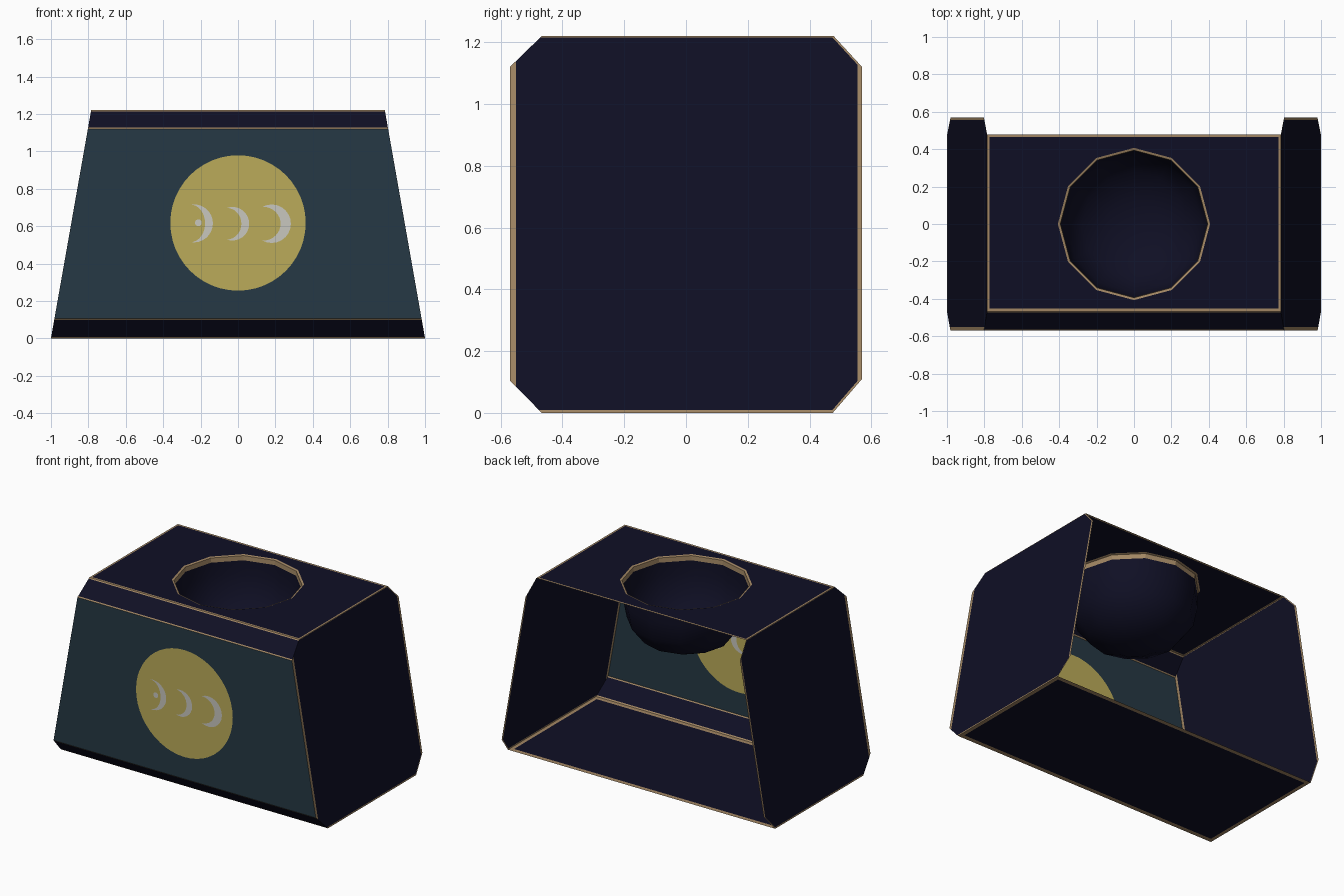
import bpy, bmesh, math
from mathutils import Vector, geometry

if "Cube" in bpy.data.objects:
    bpy.data.objects.remove(bpy.data.objects["Cube"])

def material(name, rgb):
    m = bpy.data.materials.new(name)
    m.diffuse_color = (*rgb, 1)
    m.use_nodes = True
    m.node_tree.nodes["Principled BSDF"].inputs["Base Color"].default_value = m.diffuse_color
    return m

NAVY = material("navy", (0.0048, 0.0048, 0.018))
GOLD = material("dull_gold", (0.36, 0.24, 0.125))
TEAL = material("dark_teal", (0.019, 0.040, 0.058))
YELLOW = material("yellow", (0.50, 0.41, 0.10))
GREY = material("pale_grey", (0.58, 0.57, 0.52))

H, YF, YB = 1.22, 0.57, 0.57
MID = Vector((0, 0, 0.61))

def half_width(z):
    return 1 - 0.215 * z / H

def finish(bm, name, mats):
    me = bpy.data.meshes.new(name)
    bm.to_mesh(me)
    bm.free()
    for m in mats:
        me.materials.append(m)
    ob = bpy.data.objects.new(name, me)
    bpy.context.collection.objects.link(ob)
    return ob

def panel(name, pts, widths, mat, hole=None):
    """Flat panel with a gold border of its own width along each edge."""
    pts = [Vector(p) for p in pts]
    centre = sum(pts, Vector()) / len(pts)
    if geometry.normal(pts).dot(centre - MID) < 0:
        pts.reverse()
        widths = widths[:-1][::-1] + widths[-1:]
    n = geometry.normal(pts)
    if n.dot(centre - MID) < 0:
        n = -n
    k = len(pts)
    inward = []
    for i in range(k):
        d = n.cross((pts[(i + 1) % k] - pts[i]).normalized())
        inward.append(d if d.dot(centre - pts[i]) > 0 else -d)
    bm = bmesh.new()
    outer = [bm.verts.new(p) for p in pts]
    inner = []
    for i in range(k):
        a, b, wa, wb = inward[i - 1], inward[i], widths[i - 1], widths[i]
        c = a.dot(b)
        s = 1 - c * c
        inner.append(bm.verts.new(pts[i] + a * (wa - c * wb) / s + b * (wb - c * wa) / s))
    for i in range(k):
        j = (i + 1) % k
        if widths[i] > 0:
            bm.faces.new((outer[i], outer[j], inner[j], inner[i])).material_index = 1
    if hole:
        loops = [inner, [bm.verts.new(p) for p in hole]]
        edges = []
        for lp in loops:
            for i in range(len(lp)):
                a, b = lp[i], lp[(i + 1) % len(lp)]
                edges.append(bm.edges.get((a, b)) or bm.edges.new((a, b)))
        bmesh.ops.triangle_fill(bm, use_beauty=True, use_dissolve=False, edges=edges, normal=n)
    else:
        bm.faces.new(inner)
    return finish(bm, name, [mat, GOLD])

def strip(name, a, b, widths, mat, hole=None):
    """Panel spanning left to right between two (y, z) profile points."""
    wa, wb = half_width(a[1]), half_width(b[1])
    return panel(name, [(-wa, *a), (wa, *a), (wb, *b), (-wb, *b)], widths, mat, hole)

def ring(r, z, n=12):
    return [(r * math.cos(2 * math.pi * i / n), r * math.sin(2 * math.pi * i / n), z)
            for i in range(n)]

# Side profile, counter-clockwise from the lower front edge
profile = [(-0.467, 0), (0.475, 0), (YB, 0.11), (YB, 1.12),
           (0.478, H), (-0.467, H), (-YF, 1.12), (-YF, 0.105)]
edge_w = [0.009, 0.007, 0.015, 0.006, 0.004, 0.0, 0.02, 0.0]
for sx, side in ((-1, "left"), (1, "right")):
    panel(side + "_side", [(sx * half_width(z), y, z) for y, z in profile], edge_w, NAVY)

# Floor, front strips, front panel and top; the back stays open
strip("floor", profile[0], profile[1], [0.03, 0.025, 0.03, 0.025], NAVY)
strip("lower_front_strip", profile[0], profile[7], [0.01, 0.0, 0.009, 0.0], NAVY)
strip("upper_front_strip", profile[6], profile[5], [0.009, 0.0, 0.009, 0.0], NAVY)
strip("front_panel", profile[7], profile[6], [0.0, 0.0, 0.0, 0.0], TEAL)
strip("top_panel", profile[5], profile[4], [0.014, 0.012, 0.014, 0.012], NAVY, ring(0.407, H))

# Sunken bowl with a gold rim
bowl = [(0.407, 0), (0.394, 0.004), (0.392, 0.035), (0.39, 0.12),
        (0.365, 0.25), (0.28, 0.36), (0.14, 0.425)]
bm = bmesh.new()
rings = [[bm.verts.new(p) for p in ring(r, H - d)] for r, d in bowl]
for lvl, (up, lo) in enumerate(zip(rings, rings[1:])):
    for i in range(12):
        j = (i + 1) % 12
        f = bm.faces.new((up[i], up[j], lo[j], lo[i]))
        f.material_index = 1 if lvl < 2 else 0
        f.smooth = lvl > 1
tip = bm.verts.new((0, 0, H - 0.44))
for i in range(12):
    bm.faces.new((rings[-1][i], rings[-1][(i + 1) % 12], tip)).smooth = True
finish(bm, "bowl", [NAVY, GOLD])

def disc(name, x, z, r, lift, mat):
    """Round plate, shown on both faces of the front panel."""
    bm = bmesh.new()
    for s in (-1, 1):
        vs = [bm.verts.new((x + r * math.cos(t * math.pi / 24), -YF + s * lift,
                            z + r * math.sin(t * math.pi / 24))) for t in range(48)]
        bm.faces.new(vs if s < 0 else vs[::-1])
    return finish(bm, name, [mat])

def crescent(name, x, z, r, thick, spread, lift):
    """Moon sliver, shown on both faces of the front panel."""
    A, n = math.radians(spread), 16
    hx = r * math.cos(A)
    bm = bmesh.new()
    for s in (-1, 1):
        rows = []
        for i in range(n + 1):
            u = 2 * i / n - 1
            t = u * math.pi / 2
            o = (r * math.cos(A * u), r * math.sin(A * u))
            q = (hx + (r - thick - hx) * math.cos(t), r * math.sin(A) * math.sin(t))
            ends = [o] if i in (0, n) else [o, q]
            rows.append([bm.verts.new((x + px, -YF + s * lift, z + pz)) for px, pz in ends])
        for a, b in zip(rows, rows[1:]):
            f = a + b[::-1]
            bm.faces.new(f if s < 0 else f[::-1])
    return finish(bm, name, [GREY])

# Painted moon medallion
disc("medallion", 0, 0.617, 0.362, 0.003, YELLOW)
crescent("large_moon", 0.18, 0.613, 0.103, 0.055, 118, 0.006)
crescent("middle_moon", -0.03, 0.613, 0.09, 0.042, 110, 0.006)
crescent("thin_moon", -0.236, 0.615, 0.102, 0.042, 100, 0.006)
disc("moon_dot", -0.212, 0.618, 0.018, 0.006, GREY)
